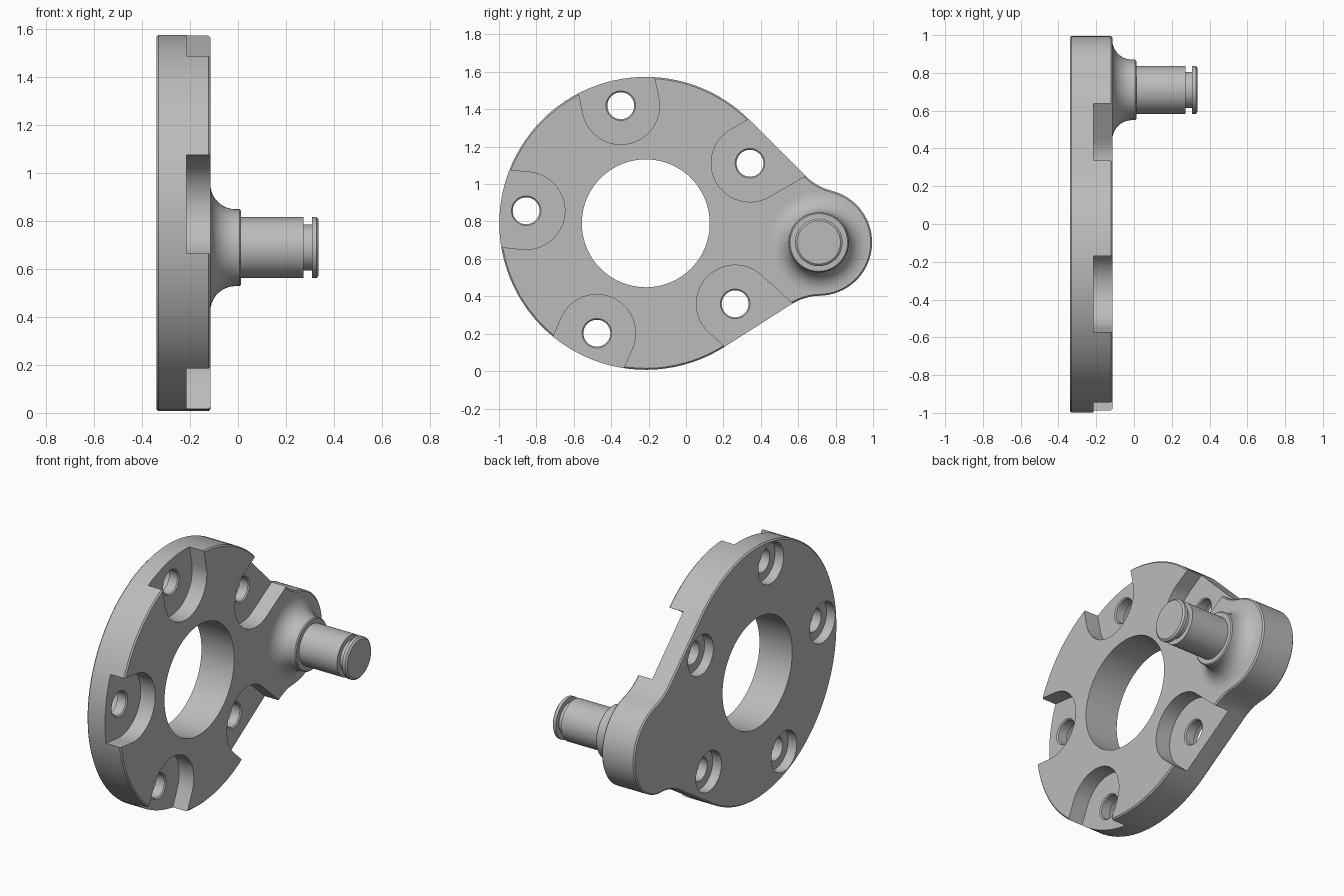
import bpy, bmesh
from math import sin, cos, pi, radians, degrees, atan2, sqrt
from mathutils import Vector

if "Cube" in bpy.data.objects:
    bpy.data.objects.remove(bpy.data.objects["Cube"])

BACK, FACE, FLOOR = -0.34, -0.115, -0.215      # x of plate back, plate face, pocket floor
DISC, DISC_R = Vector((-0.215, 0.79)), 0.783   # (y, z) centres
LOBE, LOBE_R = Vector((0.71, 0.688)), 0.285
FILLET_R = 0.3

steel = bpy.data.materials.new("grey steel")
steel.diffuse_color = (0.5, 0.5, 0.5, 1)
steel.use_nodes = True
steel.node_tree.nodes["Principled BSDF"].inputs["Base Color"].default_value = steel.diffuse_color


def arc(c, r, a0, a1, n):
    """Points on an arc in the (y, z) plane, angles in degrees."""
    angles = [radians(a0 + (a1 - a0) * i / n) for i in range(n + 1)]
    return [Vector((c[0] + r * cos(a), c[1] + r * sin(a))) for a in angles]


def to_object(name, bm):
    bmesh.ops.recalc_face_normals(bm, faces=bm.faces)
    mesh = bpy.data.meshes.new(name)
    bm.to_mesh(mesh)
    bm.free()
    mesh.materials.append(steel)
    ob = bpy.data.objects.new(name, mesh)
    bpy.context.collection.objects.link(ob)
    return ob


def prism(name, points, x0, x1, chamfer=0):
    """Extrude a (y, z) outline along x, with optional chamfered rims."""
    bm = bmesh.new()
    a = [bm.verts.new((x0, p[0], p[1])) for p in points]
    b = [bm.verts.new((x1, p[0], p[1])) for p in points]
    caps = [bm.faces.new(a), bm.faces.new(b)]
    n = len(points)
    for i in range(n):
        j = (i + 1) % n
        bm.faces.new((a[i], a[j], b[j], b[i]))
    bmesh.ops.recalc_face_normals(bm, faces=bm.faces)
    if chamfer:
        rims = [e for f in caps for e in f.edges]
        bmesh.ops.bevel(bm, geom=rims, offset=chamfer, segments=1,
                        affect='EDGES', profile=0.5)
    return to_object(name, bm)


def lathe(name, c, profile, n=48, cap_start=True):
    """Spin an (x, radius) profile about an axis parallel to x."""
    bm = bmesh.new()
    rings = [[bm.verts.new((x, c[0] + r * cos(2 * pi * k / n), c[1] + r * sin(2 * pi * k / n)))
              for k in range(n)] for x, r in profile]
    for a, b in zip(rings, rings[1:]):
        for k in range(n):
            j = (k + 1) % n
            bm.faces.new((a[k], a[j], b[j], b[k]))
    bm.faces.new(rings[-1])
    if cap_start:
        bm.faces.new(rings[0])
    return to_object(name, bm)


def activate(ob):
    bpy.ops.object.select_all(action='DESELECT')
    bpy.context.view_layer.objects.active = ob
    ob.select_set(True)


def cut(ob, cutter):
    cutter.hide_render = True
    mod = ob.modifiers.new("cut", 'BOOLEAN')
    mod.operation, mod.solver, mod.object = 'DIFFERENCE', 'EXACT', cutter
    activate(ob)
    bpy.ops.object.modifier_apply(modifier=mod.name)
    bpy.data.objects.remove(cutter, do_unlink=True)


def smooth(ob):
    activate(ob)
    bpy.ops.object.shade_smooth_by_angle(angle=radians(30))


def neck(theta, side):
    """Concave blend between a disc tangent at theta and the lobe."""
    n = Vector((cos(radians(theta)), sin(radians(theta))))
    t = Vector((n.y, -n.x)) * side
    d = n.dot(DISC) + DISC_R - n.dot(LOBE)
    s = sqrt((LOBE_R + FILLET_R) ** 2 - (d + FILLET_R) ** 2)
    c = LOBE + n * (d + FILLET_R) - t * s
    v = LOBE - c
    return c, (theta + 180) % 360, degrees(atan2(v.y, v.x)) % 360


# Plate outline: disc, lower neck, lobe, upper neck
TOP, LOW = 45, -57.5
low_c, low_a0, low_a1 = neck(LOW, -1)
top_c, top_a0, top_a1 = neck(TOP, 1)
outline = arc(DISC, DISC_R, TOP, LOW + 360, 72)
outline += arc(low_c, FILLET_R, low_a0, low_a1, 6)
outline += arc(LOBE, LOBE_R, low_a1 - 180, top_a1 - 180, 32)[1:]
outline += arc(top_c, FILLET_R, top_a1, top_a0, 6)[1:]
plate = prism("flange_plate", outline, BACK, FACE, 0.008)

# Central bore
cut(plate, lathe("bore_cutter", DISC, [(-0.5, 0.342), (0.1, 0.342)], 64))

# Five open pockets, each with a counterbored bolt hole
for i in range(5):
    a = 30 + 72 * i
    out = Vector((cos(radians(a)), sin(radians(a))))
    hole = DISC + out * 0.643
    slot = arc(hole, 0.207, a + 90, a + 270, 28)
    slot += [slot[-1] + out * 0.6, slot[0] + out * 0.6]
    cut(plate, prism("pocket_cutter", slot, FLOOR, 0.05))
    cut(plate, lathe("bolt_cutter", hole,
                     [(-0.45, 0.125), (-0.28, 0.125), (-0.28, 0.072),
                      (-0.222, 0.072), (-0.212, 0.082), (-0.1, 0.082)], 40))
smooth(plate)

# Pin: flared root, collar, shaft, retaining groove and chamfered head
flare = [(FACE + 0.105 * (1 - cos(t)), 0.265 - 0.105 * sin(t))
         for t in [pi / 2 * k / 10 for k in range(11)]]
pin = lathe("pin", LOBE, flare + [
    (0.006, 0.16), (0.012, 0.154), (0.012, 0.127), (0.272, 0.127), (0.272, 0.096),
    (0.308, 0.096), (0.308, 0.127), (0.327, 0.127), (0.336, 0.116)], 56, cap_start=False)
smooth(pin)
